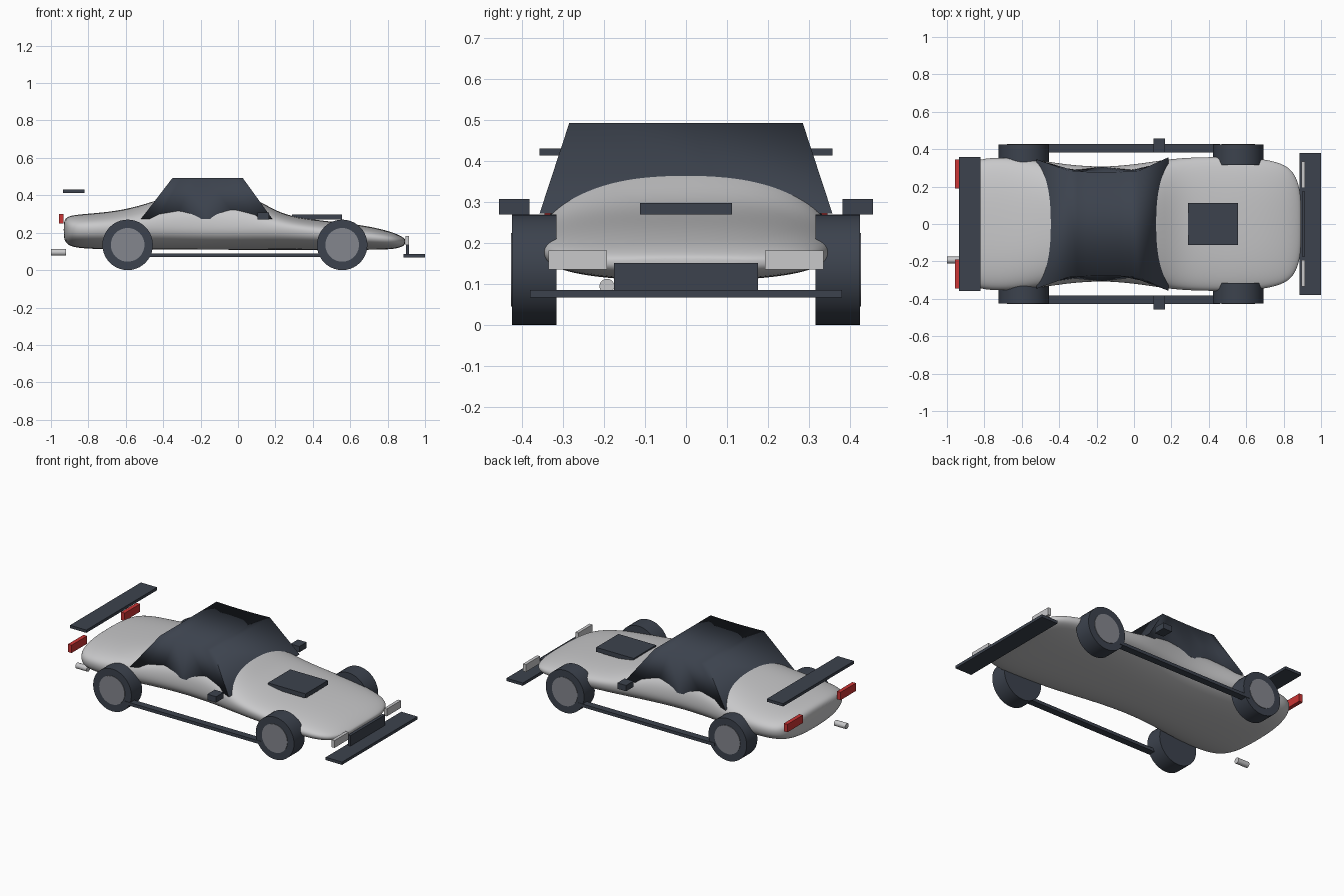
import bpy, bmesh
from math import sin, cos, pi, radians

old = bpy.data.objects.get("Cube")
if old:
    bpy.data.objects.remove(old, do_unlink=True)


def material(name, r, g, b):
    m = bpy.data.materials.new(name)
    m.use_nodes = True
    m.diffuse_color = (r, g, b, 1)
    m.node_tree.nodes["Principled BSDF"].inputs["Base Color"].default_value = (r, g, b, 1)
    return m


SILVER = material("silver paint", 0.58, 0.58, 0.59)
DARK = material("dark trim", 0.045, 0.055, 0.075)
GREY = material("wheel grey", 0.23, 0.24, 0.27)
RED = material("tail light red", 0.6, 0.035, 0.035)


def finish(name, bm, mat, angle=None):
    bmesh.ops.recalc_face_normals(bm, faces=bm.faces)
    mesh = bpy.data.meshes.new(name)
    bm.to_mesh(mesh)
    bm.free()
    mesh.materials.append(mat)
    ob = bpy.data.objects.new(name, mesh)
    bpy.context.collection.objects.link(ob)
    if angle:
        bpy.ops.object.select_all(action="DESELECT")
        ob.select_set(True)
        bpy.context.view_layer.objects.active = ob
        bpy.ops.object.shade_smooth_by_angle(angle=radians(angle))
    return ob


def box(name, xs, ys, zs, mat):
    bm = bmesh.new()
    bmesh.ops.create_cube(bm, size=1)
    for v in bm.verts:
        v.co = [lo + (c + 0.5) * (hi - lo) for c, (lo, hi) in zip(v.co, (xs, ys, zs))]
    return finish(name, bm, mat)


def cylinder(name, radius, depth, centre, axis, mat, sides=40):
    bm = bmesh.new()
    bmesh.ops.create_cone(bm, cap_ends=True, segments=sides,
                          radius1=radius, radius2=radius, depth=depth)
    for v in bm.verts:
        x, y, z = v.co
        v.co = (z, x, y) if axis == "x" else (x, z, y)
    ob = finish(name, bm, mat, 40)
    ob.location = centre
    return ob


def power(c, p):
    return abs(c) ** p * (1 if c > 0 else -1)


# Body shell: rounded sections of (x, half width, bottom, widest height, top)
SECTIONS = [
    (-0.932, 0.14, 0.175, 0.22, 0.255),
    (-0.922, 0.25, 0.145, 0.22, 0.28),
    (-0.89, 0.325, 0.122, 0.22, 0.294),
    (-0.8, 0.357, 0.113, 0.22, 0.302),
    (-0.65, 0.358, 0.11, 0.225, 0.315),
    (-0.5, 0.342, 0.11, 0.23, 0.35),
    (-0.35, 0.318, 0.11, 0.23, 0.405),
    (-0.17, 0.305, 0.108, 0.23, 0.42),
    (0, 0.32, 0.108, 0.23, 0.41),
    (0.11, 0.337, 0.108, 0.23, 0.375),
    (0.22, 0.352, 0.108, 0.225, 0.305),
    (0.35, 0.36, 0.108, 0.21, 0.275),
    (0.55, 0.36, 0.108, 0.19, 0.255),
    (0.7, 0.35, 0.108, 0.175, 0.235),
    (0.81, 0.32, 0.11, 0.165, 0.208),
    (0.86, 0.27, 0.118, 0.157, 0.188),
    (0.888, 0.19, 0.13, 0.155, 0.172),
    (0.894, 0.1, 0.145, 0.155, 0.163),
]
SIDES = 28
bm = bmesh.new()
rings = []
for x, w, low, mid, top in SECTIONS:
    ring = []
    for i in range(SIDES):
        a = 2 * pi * i / SIDES
        s = power(sin(a), 0.8)
        z = mid + s * (top - mid if s > 0 else mid - low)
        ring.append(bm.verts.new((x, w * power(cos(a), 0.8), z)))
    rings.append(ring)
for a, b in zip(rings, rings[1:]):
    for i in range(SIDES):
        j = (i + 1) % SIDES
        bm.faces.new((a[i], a[j], b[j], b[i]))
bm.faces.new(rings[0])
bm.faces.new(rings[-1])
body = finish("body", bm, SILVER, 180)
sub = body.modifiers.new("smooth", "SUBSURF")
sub.levels = sub.render_levels = 2

# Cabin: a pinched outline tapering up to a flat roof, (x, half width) at the base
OUTLINE = [(-0.52, 0.345), (-0.43, 0.308), (-0.33, 0.294), (-0.17, 0.306),
           (0, 0.293), (0.1, 0.315), (0.185, 0.357)]
x0, x1 = OUTLINE[0][0], OUTLINE[-1][0]
bm = bmesh.new()
base, roof = [], []
for side, pts in ((1, OUTLINE), (-1, OUTLINE[::-1])):
    for x, w in pts:
        t = (x - x0) / (x1 - x0)
        base.append(bm.verts.new((x, side * w, 0.272)))
        roof.append(bm.verts.new((-0.35 + t * 0.375, side * (0.277 + 0.03 * (t - 0.5) ** 2), 0.493)))
for i in range(len(base)):
    j = (i + 1) % len(base)
    bm.faces.new((base[i], base[j], roof[j], roof[i]))
bm.faces.new(base)
half = len(OUTLINE)
for i in range(half - 1):
    bm.faces.new((roof[i], roof[i + 1], roof[-2 - i], roof[-1 - i]))
finish("cabin", bm, DARK, 95)

# Centre parts
box("hood_scoop", (0.29, 0.555), (-0.112, 0.112), (0.27, 0.298), DARK)
box("front_splitter", (0.885, 1), (-0.38, 0.38), (0.067, 0.085), DARK)
box("grille", (0.897, 0.915), (-0.175, 0.175), (0.085, 0.152), DARK)
box("rear_wing", (-0.935, -0.82), (-0.357, 0.357), (0.413, 0.431), DARK)
cylinder("exhaust", 0.018, 0.08, (-0.96, -0.193, 0.095), "x", SILVER, 20)

# Paired parts
for side, label in ((1, "left"), (-1, "right")):
    def span(a, b):
        return sorted((side * a, side * b))

    box(label + "_headlight", (0.895, 0.915), span(0.193, 0.335), (0.135, 0.182), SILVER)
    box(label + "_tail_light", (-0.957, -0.932), span(0.19, 0.345), (0.25, 0.3), RED)
    box(label + "_mirror", (0.103, 0.165), span(0.382, 0.456), (0.27, 0.307), DARK)
    box(label + "_side_skirt", (-0.5, 0.46), span(0.383, 0.427), (0.07, 0.09), DARK)
    for end, x in (("rear", -0.59), ("front", 0.557)):
        name = label + "_" + end
        cylinder(name + "_tyre", 0.135, 0.108, (x, side * 0.37, 0.135), "y", DARK)
        cylinder(name + "_hub", 0.09, 0.1, (x, side * 0.377, 0.135), "y", GREY)
